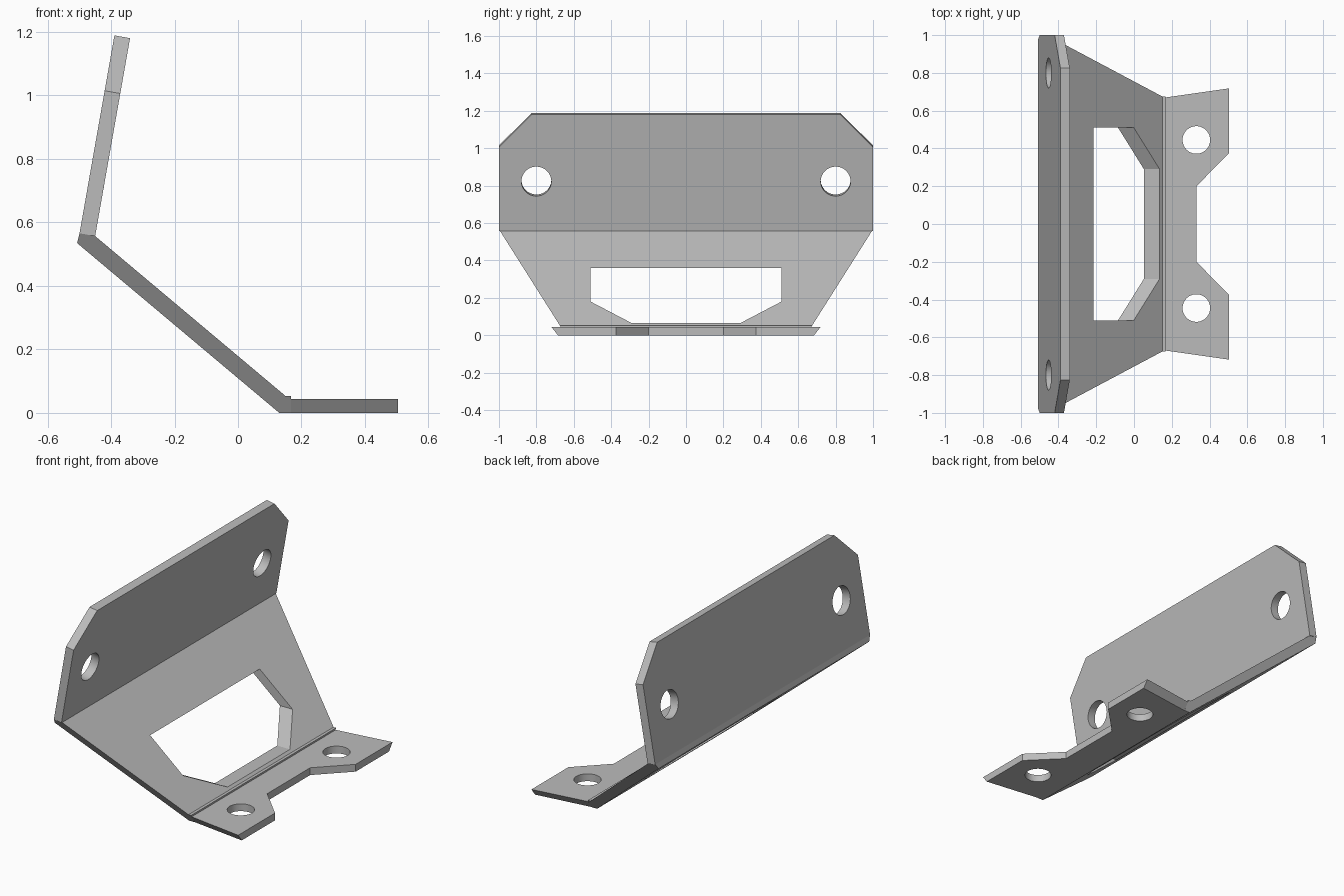
import bpy
import bmesh
from math import radians, sin, cos
from mathutils import Matrix, Vector

default = bpy.data.objects.get("Cube")
if default:
    bpy.data.objects.remove(default, do_unlink=True)

STEEL = (0.5, 0.5, 0.5, 1.0)
steel = bpy.data.materials.new("grey_steel")
steel.use_nodes = True
steel.diffuse_color = STEEL
steel.node_tree.nodes["Principled BSDF"].inputs["Base Color"].default_value = STEEL


def prism(name, first, second):
    """Solid joining two matching loops of 3D points."""
    bm = bmesh.new()
    a = [bm.verts.new(p) for p in first]
    b = [bm.verts.new(p) for p in second]
    bm.faces.new(a)
    bm.faces.new(b[::-1])
    for i in range(len(a)):
        j = (i + 1) % len(a)
        bm.faces.new((a[j], a[i], b[i], b[j]))
    bmesh.ops.recalc_face_normals(bm, faces=bm.faces)
    mesh = bpy.data.meshes.new(name)
    bm.to_mesh(mesh)
    bm.free()
    obj = bpy.data.objects.new(name, mesh)
    bpy.context.collection.objects.link(obj)
    mesh.materials.append(steel)
    return obj


def drill(centre, axis, radius):
    """Round cutter along an axis."""
    bpy.ops.mesh.primitive_cylinder_add(vertices=48, radius=radius, depth=0.3)
    obj = bpy.context.object
    turn = Vector((0, 0, 1)).rotation_difference(axis).to_matrix().to_4x4()
    obj.data.transform(Matrix.Translation(centre) @ turn)
    obj.data.materials.append(steel)
    return obj


def cut(obj, cutters):
    bpy.context.view_layer.objects.active = obj
    for cutter in cutters:
        cutter.hide_render = True
        mod = obj.modifiers.new("cut", "BOOLEAN")
        mod.operation = "DIFFERENCE"
        mod.solver = "EXACT"
        mod.object = cutter
        bpy.ops.object.modifier_apply(modifier=mod.name)
        bpy.data.objects.remove(cutter, do_unlink=True)


def mirrored(half):
    """Close a half outline (given for +y) with its mirror image."""
    return half + [(a, -y) for a, y in reversed(half)]


# Upper plate: leaning, with clipped corners and two bolt holes
tilt = radians(10)
up = Vector((sin(tilt), 0, cos(tilt)))
out = Vector((-cos(tilt), 0, sin(tilt)))
foot = Vector((-0.45, 0, 0.557))
side = Vector((0, 1, 0))
outline = mirrored([(0, 1), (0.456, 1), (0.633, 0.825)])
inner = [foot + up * v + side * y for v, y in outline]
upper_plate = prism("upper_plate", inner, [p + out * 0.05 for p in inner])
cut(upper_plate, [drill(foot + up * 0.27 + side * y, out, 0.08) for y in (-0.8, 0.8)])

# Sloping plate: bent profile, narrowing downwards, with a window
profile = [(-0.45, 0.557), (-0.499, 0.566), (-0.507, 0.535), (0.13, 0),
           (0.167, 0), (0.167, 0.053), (0.15, 0.053)]


def half_width(z):
    return 0.675 + 0.633 * (z - 0.053)


sloping_plate = prism("sloping_plate",
                      [(x, -half_width(z), z) for x, z in profile],
                      [(x, half_width(z), z) for x, z in profile])
window = mirrored([(0.36, 0.51), (0.18, 0.51), (0.065, 0.29)])
cut(sloping_plate, [prism("window_cutter",
                          [(-1, y, z) for z, y in window],
                          [(1, y, z) for z, y in window])])

# Base plate: notched front edge, undercut sides, two bolt holes
notch = [(0.504, 0.375), (0.33, 0.2)]
top = mirrored([(0.167, 0.67), (0.504, 0.718)] + notch)
bottom = mirrored([(0.167, 0.64), (0.504, 0.685)] + notch)
base_plate = prism("base_plate", [(x, y, 0) for x, y in bottom],
                   [(x, y, 0.043) for x, y in top])
cut(base_plate, [drill(Vector((0.33, y, 0)), Vector((0, 0, 1)), 0.073)
                 for y in (-0.445, 0.445)])

# Smooth hole walls, crisp plate edges
bpy.ops.object.select_all(action="DESELECT")
for part in (upper_plate, sloping_plate, base_plate):
    part.select_set(True)
bpy.context.view_layer.objects.active = upper_plate
bpy.ops.object.shade_smooth_by_angle(angle=radians(20))
